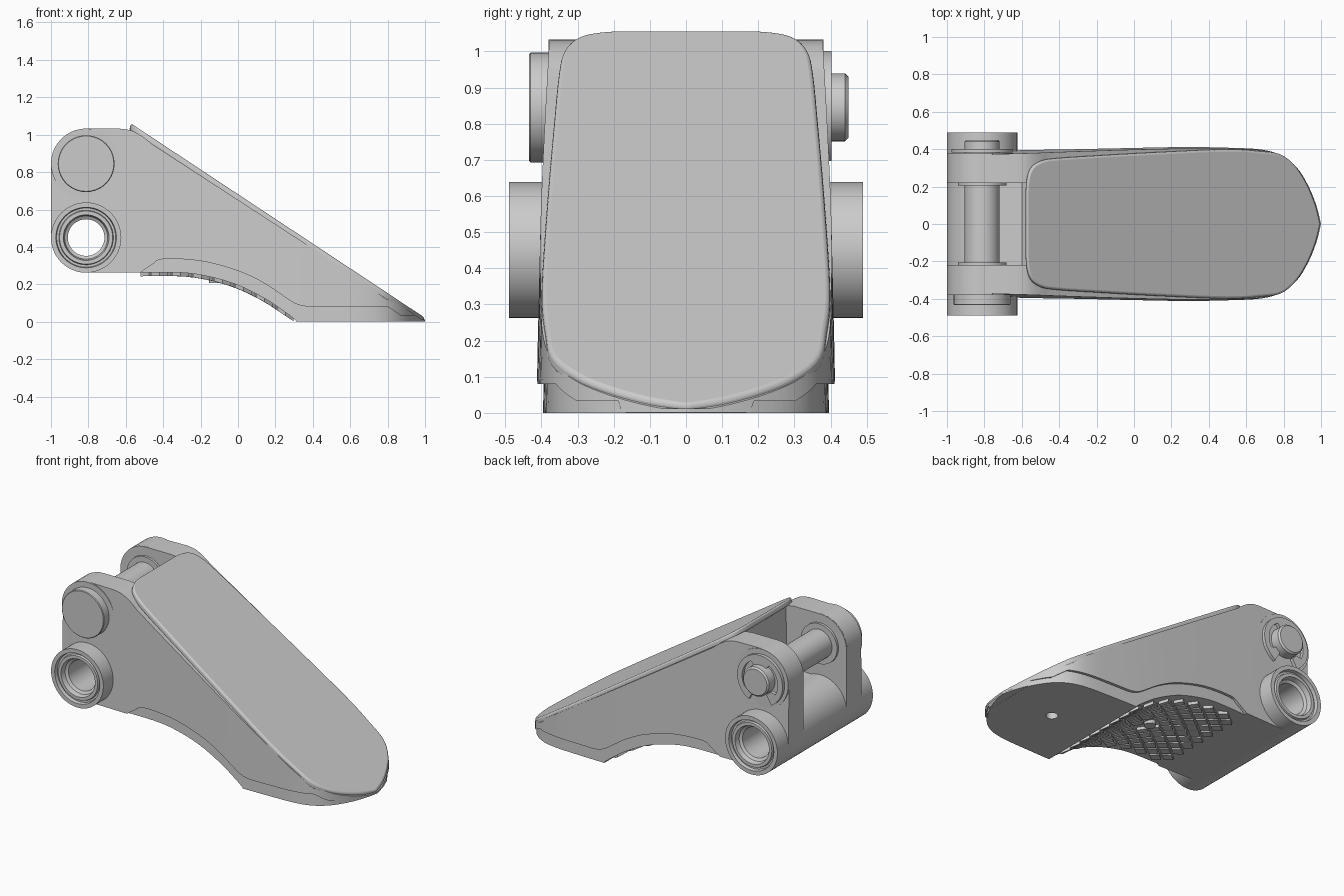
import bpy, bmesh
from math import sin, cos, pi, radians
from mathutils import Vector

if "Cube" in bpy.data.objects:
    bpy.data.objects.remove(bpy.data.objects["Cube"])


def finish(name, bm, angle=35):
    bmesh.ops.recalc_face_normals(bm, faces=bm.faces)
    me = bpy.data.meshes.new(name)
    bm.to_mesh(me)
    bm.free()
    ob = bpy.data.objects.new(name, me)
    bpy.context.collection.objects.link(ob)
    smooth(ob, angle)
    return ob


def select(ob):
    bpy.ops.object.select_all(action='DESELECT')
    bpy.context.view_layer.objects.active = ob
    ob.select_set(True)


def smooth(ob, angle=35):
    select(ob)
    bpy.ops.object.shade_smooth_by_angle(angle=radians(angle))


def prism(name, lower, upper):
    """Solid between two matching rings of 3D points."""
    bm = bmesh.new()
    a = [bm.verts.new(p) for p in lower]
    b = [bm.verts.new(p) for p in upper]
    n = len(a)
    for i in range(n):
        j = (i + 1) % n
        bm.faces.new((a[i], a[j], b[j], b[i]))
    bm.faces.new(a[::-1])
    bm.faces.new(b)
    return finish(name, bm)


def prism_y(name, pts, y0, y1):
    return prism(name, [(x, y0, z) for x, z in pts], [(x, y1, z) for x, z in pts])


def lathe_y(name, prof, cx, cz, seg=40):
    """Closed (radius, y) profile spun about a line parallel to y; radius 0 ends are capped."""
    bm = bmesh.new()
    vs = [bm.verts.new((cx + r, y, cz)) for r, y in prof]
    es = [bm.edges.new((vs[i], vs[(i + 1) % len(vs)])) for i in range(len(vs))]
    bmesh.ops.spin(bm, geom=vs + es, cent=(cx, 0, cz), axis=(0, 1, 0), angle=2 * pi, steps=seg)
    bmesh.ops.remove_doubles(bm, verts=bm.verts, dist=1e-5)
    bmesh.ops.dissolve_degenerate(bm, edges=bm.edges, dist=1e-6)
    return finish(name, bm)


def boolean(ob, cutter, op='DIFFERENCE', keep=False):
    m = ob.modifiers.new('cut', 'BOOLEAN')
    m.operation, m.object, m.solver = op, cutter, 'EXACT'
    select(ob)
    bpy.ops.object.modifier_apply(modifier=m.name)
    if not keep:
        bpy.data.objects.remove(cutter)


def arc(cx, cz, r, a0, a1, n=10):
    return [(cx + r * cos(radians(a0 + (a1 - a0) * i / n)),
             cz + r * sin(radians(a0 + (a1 - a0) * i / n))) for i in range(n + 1)]


def curve(pts, n=4):
    """Catmull-Rom through 2D points."""
    p = [Vector(q) for q in [pts[0]] + pts + [pts[-1]]]
    out = []
    for i in range(1, len(p) - 2):
        for k in range(n):
            t = k / n
            v = .5 * (2 * p[i] + (p[i + 1] - p[i - 1]) * t
                      + (2 * p[i - 1] - 5 * p[i] + 4 * p[i + 1] - p[i + 2]) * t * t
                      + (3 * p[i] - p[i - 1] - 3 * p[i + 1] + p[i + 2]) * t ** 3)
            out.append(tuple(v))
    return out + [pts[-1]]


def mirrored(half):
    """Half outline ending at the toe (y=0) -> closed outline."""
    return half + [(x, -y) for x, y in half[-2::-1]]


PX, UP, LOW, R = -.812, .845, .45, .188
toe = [(.5, .412), (.68, .402), (.79, .37), (.87, .305), (.93, .21), (.975, .10), (1, 0)]
plan = mirrored(curve([(-1.05, .388), (-.63, .402), (-.2, .412), (.2, .417)] + toe))


def plan_solid(name, s=1.0):
    return prism(name, [(x, y * s, -.1) for x, y in plan],
                 [(x, y * s * .93, 1.15) for x, y in plan])


# wedge body: side profile intersected with the plan outline
part_line = curve([(-.52, .264), (-.46, .305), (-.4, .335), (-.2, .325), (0, .272), (.15, .2), (.3, .1), (.38, .08)])
side = (arc(PX, LOW, R - .001, 270, 180) + arc(PX, UP, R - .001, 180, 90)
        + curve([(-.63, 1.032), (-.57, 1.022), (-.51, .99), (-.46, .95)])
        + [(.985, .012), (1.01, .012), (1.01, .001), (.945, .001), (.94, .033), (.87, .033), (.8, .08)]
        + part_line[::-1])
body = prism_y('wedge_body', side, -.6, .6)
boolean(body, plan_solid('plan'), 'INTERSECT')

# fork slot and lower bore
slot = [(-1.1, LOW), (-.83, LOW), (-.75, .625), (-.6, .63), (-.57, .66), (-.562, 1.2), (-1.1, 1.2)]
boolean(body, prism_y('slot', slot, -.22, .22))
boolean(body, lathe_y('bore', [(0, -.7), (.15, -.7), (.15, .7), (0, .7)], PX, LOW))
smooth(body)

# sloping top panel with rounded edge and raised heel lip
half = curve([(-.57, 0), (-.57, .12), (-.567, .22), (-.545, .295), (-.49, .335), (-.4, .35), (-.2, .363), (.1, .38)]
             + [(x, y - .015 * (x < .75)) for x, y in toe])
outline = mirrored(half)[:-1]
top = lambda x: .683 - .661 * x
panel = prism('top_panel', [(x - .012, y * 1.01, max(top(x) - .035, .003)) for x, y in outline],
              [(x - .002, y, top(x)) for x, y in outline])
bev = panel.modifiers.new('soft_edge', 'BEVEL')
bev.width, bev.segments, bev.angle_limit = .012, 3, radians(40)
smooth(panel, 40)

# sole, slightly inset below the parting line
arch = curve([(-.52, .262), (-.3, .262), (-.15, .24), (0, .195), (.15, .12), (.26, .045), (.31, .006)], 5)
sole_side = (arch + [(.31, 0), (.945, 0), (.945, .036), (.87, .036), (.8, .085)]
             + [(x, z + .004) for x, z in part_line[::-1]][:-1])
sole = prism_y('sole', sole_side, -.6, .6)
boolean(sole, plan_solid('sole_plan', .955), 'INTERSECT')
bm = bmesh.new()
bmesh.ops.create_cone(bm, cap_ends=True, segments=24, radius1=.035, radius2=.035, depth=.1)
bmesh.ops.translate(bm, verts=bm.verts, vec=(.62, 0, 0))
boolean(sole, finish('sole_hole', bm))
smooth(sole)


# diamond tread following the arch
def arch_z(x):
    for (x0, z0), (x1, z1) in zip(arch, arch[1:]):
        if x <= x1:
            return z0 + (z1 - z0) * (x - x0) / (x1 - x0)
    return arch[-1][1]


bm = bmesh.new()
for i in range(14):
    for j in range(-5, 6):
        cx, cy = -.475 + i * .056, (j + i % 2 / 2) * .088
        if abs(cy) > .35 or (cx + .12) ** 2 + cy ** 2 < .004:
            continue
        corners = [(cx + dx, cy + dy) for dx, dy in ((.045, 0), (0, .035), (-.045, 0), (0, -.035))]
        lo = [bm.verts.new((x, y, max(arch_z(x) - .019, .002))) for x, y in corners]
        hi = [bm.verts.new((x, y, arch_z(x) + .015)) for x, y in corners]
        bm.faces.new(lo)
        bm.faces.new(hi[::-1])
        for k in range(4):
            bm.faces.new((lo[k], hi[k], hi[k - 3], lo[k - 3]))
finish('tread_pads', bm, 20)

# small round boss in the tread
bm = bmesh.new()
bmesh.ops.create_cone(bm, cap_ends=True, segments=24, radius1=.035, radius2=.035, depth=.05)
bmesh.ops.translate(bm, verts=bm.verts, vec=(-.12, 0, arch_z(-.12)))
finish('tread_boss', bm)

# lower pivot tube with recessed ring at both ends
end = [(R, .49), (.162, .49), (.158, .468), (.146, .468), (.142, .482), (.122, .482), (.115, .45), (.098, .44)]
lathe_y('lower_tube', end + [(r, -y) for r, y in end[::-1]], PX, LOW, 48)

# upper fork ends and inner bushings, both sides
for s, label in ((1, 'back'), (-1, 'front')):
    lathe_y(label + '_fork_end', [(0, s * .225), (R, s * .225), (R, s * .38), (0, s * .38)], PX, UP)
    for z, r, label2 in ((UP, .13, 'upper'), (LOW, .1885, 'lower')):
        if z == UP:
            lathe_y(label + '_bushing', [(0, s * .205), (r, s * .205), (r, s * .23), (0, s * .23)], PX, z)

# pivot pin with head on the front and chamfered tip on the back
lathe_y('pivot_pin', [(0, -.434), (.148, -.434), (.152, -.43), (.152, -.37), (.094, -.37),
                      (.094, .44), (.084, .45), (0, .45)], PX, UP)

# open retaining clip with inner tabs
outer, inner = [], []
for i in range(61):
    a = -60 + 300 * i / 60
    tab = min(abs(a - t) for t in (-60, 90, 240)) < 28
    for pts, r in ((outer, .163), (inner, .093 if tab else .128)):
        pts.append((PX + r * cos(radians(a)), .838 + r * sin(radians(a))))
prism_y('retaining_clip', outer + inner[::-1], .381, .402)
